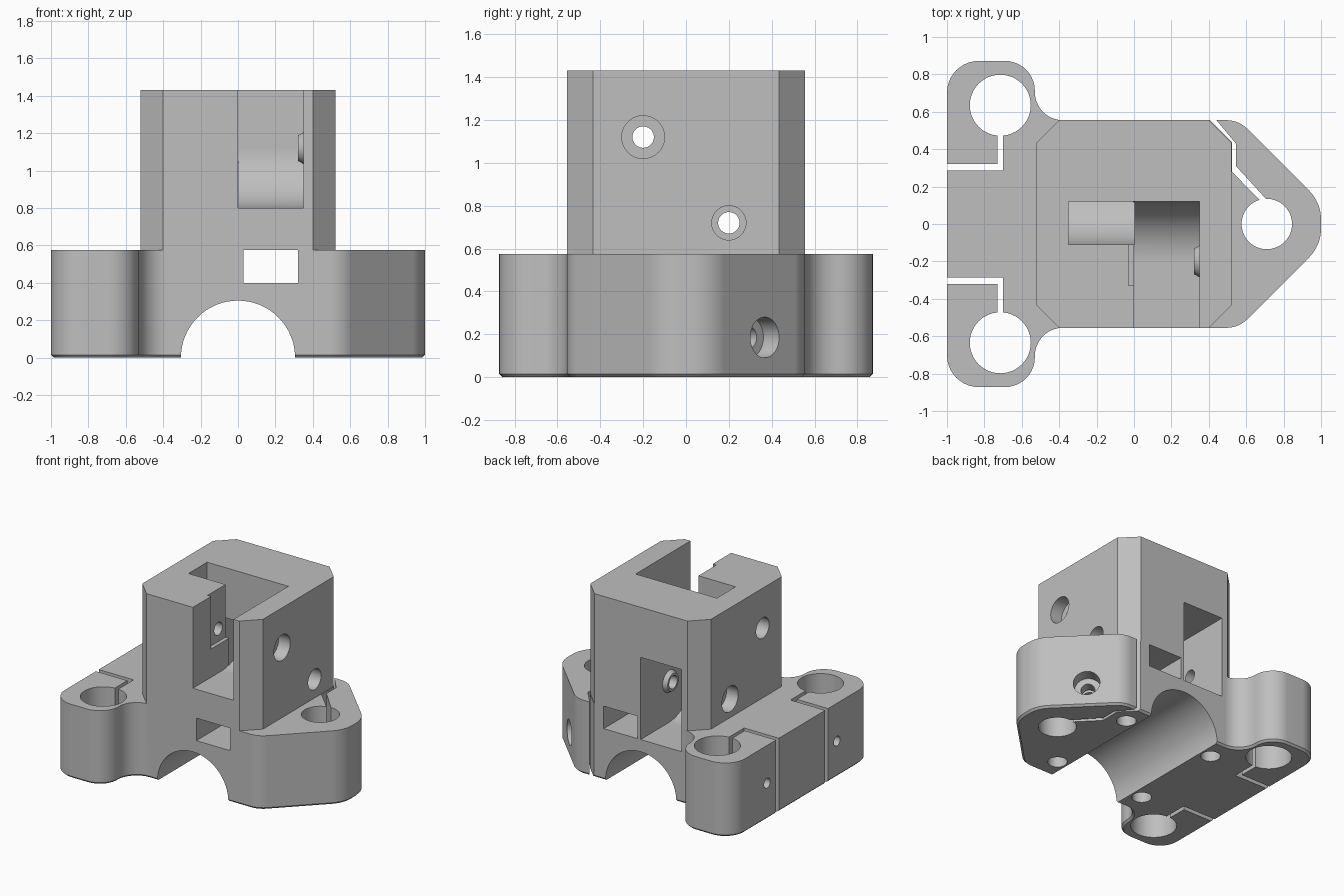
import bpy, bmesh, math
from mathutils import Vector, Matrix

cube = bpy.data.objects.get("Cube")
if cube:
    bpy.data.objects.remove(cube)

grey = bpy.data.materials.new("light grey plastic")
grey.use_nodes = True
grey.diffuse_color = (0.52, 0.52, 0.52, 1)
grey.node_tree.nodes["Principled BSDF"].inputs["Base Color"].default_value = (0.52, 0.52, 0.52, 1)


def to_object(name, bm):
    bmesh.ops.recalc_face_normals(bm, faces=bm.faces)
    mesh = bpy.data.meshes.new(name)
    bm.to_mesh(mesh)
    bm.free()
    mesh.materials.append(grey)
    obj = bpy.data.objects.new(name, mesh)
    bpy.context.collection.objects.link(obj)
    return obj


def prism(name, points, low, high, along_x=False, bevel=0):
    """Closed prism from a 2D outline, along z (points are x, y) or along x (points are y, z)."""
    bm = bmesh.new()
    place = (lambda a, b, h: (h, a, b)) if along_x else (lambda a, b, h: (a, b, h))
    bottom = [bm.verts.new(place(a, b, low)) for a, b in points]
    top = [bm.verts.new(place(a, b, high)) for a, b in points]
    base = bm.faces.new(bottom[::-1])
    bm.faces.new(top)
    for i in range(len(points)):
        bm.faces.new((bottom[i - 1], bottom[i], top[i], top[i - 1]))
    bmesh.ops.recalc_face_normals(bm, faces=bm.faces)
    if bevel:
        bmesh.ops.bevel(bm, geom=list(base.edges), offset=bevel, segments=1, affect='EDGES')
    return to_object(name, bm)


def cylinder(name, start, direction, depth, r, r_end=None, sides=40):
    """Round bar or cone from a start point along a direction."""
    d = Vector(direction).normalized()
    bm = bmesh.new()
    spin = d.to_track_quat('Z', 'Y').to_matrix().to_4x4()
    bmesh.ops.create_cone(bm, cap_ends=True, segments=sides, radius1=r,
                          radius2=r if r_end is None else r_end, depth=depth,
                          matrix=Matrix.Translation(Vector(start) + d * depth / 2) @ spin)
    return to_object(name, bm)


def combine(target, tool, operation='DIFFERENCE'):
    mod = target.modifiers.new("join", 'BOOLEAN')
    mod.operation, mod.solver, mod.object = operation, 'EXACT', tool
    bpy.context.view_layer.update()
    bpy.context.view_layer.objects.active = target
    bpy.ops.object.modifier_apply(modifier=mod.name)
    bpy.data.objects.remove(tool)


def arc(cx, cy, r, start, end, steps=16):
    angles = [math.radians(start + (end - start) * k / steps) for k in range(steps + 1)]
    return [(round(cx + r * math.cos(t), 5), round(cy + r * math.sin(t), 5)) for t in angles]


def rounded(corners):
    """Outline with an arc of the given radius at each corner."""
    out = []
    for i, (x, y, r) in enumerate(corners):
        p = Vector((x, y))
        a = (Vector(corners[i - 1][:2]) - p).normalized()
        b = (Vector(corners[(i + 1) % len(corners)][:2]) - p).normalized()
        half = math.acos(a.dot(b)) / 2
        c = p + (a + b).normalized() * (r / math.sin(half))
        s, e = (p + d * (r / math.tan(half)) - c for d in (a, b))
        start = math.degrees(math.atan2(s.y, s.x))
        turn = (math.degrees(math.atan2(e.y, e.x)) - start + 180) % 360 - 180
        out += arc(c.x, c.y, r, start, start + turn, 10)
    return out


# Base block: two side lugs and a pointed arm
half_outline = [(-1, -0.872, 0.17), (-0.53, -0.872, 0.16), (-0.53, -0.555, 0.15),
                (0.56, -0.555, 0.16), (1, -0.115, 0.22)]
outline = rounded(half_outline + [(x, -y, r) for x, y, r in reversed(half_outline)])
body = prism("carriage_body", outline, 0, 0.575, bevel=0.015)

# Rod holes with their clamp slots
for s in (1, -1):
    slot = [(-1.1, 0.285), (-0.7, 0.285), (-0.7, 0.55), (-0.73, 0.55), (-0.73, 0.32), (-1.1, 0.32)]
    combine(body, prism("lug_slot", [(x, y * s) for x, y in slot], -0.1, 0.7))
    combine(body, cylinder("lug_hole", (-0.715, 0.635 * s, -0.1), (0, 0, 1), 0.8, 0.163, sides=48))
arm_slot = [(0.38, 0.58), (0.523, 0.437), (0.523, 0.28), (0.68, 0.12),
            (0.71, 0.13), (0.545, 0.31), (0.545, 0.43), (0.42, 0.58)]
combine(body, prism("arm_slot", arm_slot, -0.1, 0.7))
combine(body, cylinder("arm_hole", (0.71, 0, -0.1), (0, 0, 1), 0.8, 0.135, sides=48))

# Tower with chamfered corners
tower = [(-0.52, -0.435), (-0.4, -0.555), (0.4, -0.555), (0.52, -0.435),
         (0.52, 0.435), (0.4, 0.555), (-0.4, 0.555), (-0.52, 0.435)]
combine(body, prism("tower", tower, 0.575, 1.43), 'UNION')

# Half-round channel underneath and the straight belt passage
combine(body, cylinder("channel", (0, -1, 0), (0, 1, 0), 2, 0.305, sides=64))
passage = [(-0.8, 0.4), (0.8, 0.4), (0.8, 0.575), (-0.8, 0.575)]
combine(body, prism("belt_passage", passage, 0.03, 0.32, along_x=True))

# Curved belt pockets: one opens to the front, one to the back
front_pocket = [(-0.8, 0.8)] + arc(-0.2, 1.12, 0.32, -90, 0) + [(0.12, 1.6), (-0.8, 1.6)]
combine(body, prism("front_pocket", front_pocket, 0, 0.35, along_x=True))
back_pocket = ([(-0.11, 1.6)] + arc(0.21, 0.72, 0.32, 180, 270)
               + [(0.8, 0.4), (0.8, 1.04), (0.12, 1.04), (0.12, 1.6)])
combine(body, prism("back_pocket", back_pocket, -0.35, 0.002, along_x=True))
recess = [(-0.33, 1.02), (-0.1, 1.02), (-0.1, 1.6), (-0.33, 1.6)]
combine(body, prism("wall_recess", recess, -0.03, 0.01, along_x=True))

# Bosses, cross bolts and their counterbores
for y, z, wall, right_r, left_r in ((-0.2, 1.12, 0.35, 0.1, 0.08), (0.2, 0.72, 0.0, 0.08, 0.1)):
    combine(body, cylinder("boss", (wall + 0.01, y, z), (-1, 0, 0), 0.04, 0.09, 0.068), 'UNION')
    combine(body, cylinder("bolt_hole", (-0.7, y, z), (1, 0, 0), 1.4, 0.05))
    for side, r in ((1, right_r), (-1, left_r)):
        combine(body, cylinder("counterbore", (0.6 * side, y, z), (-side, 0, 0), 0.18, r))

# Clamp screws in the arm and the lugs
inward = Vector((-1, -1, 0)).normalized()
seat = Vector((0.745, 0.365, 0.185))
combine(body, cylinder("arm_screw_head", seat - inward * 0.1, inward, 0.2, 0.095))
combine(body, cylinder("arm_screw", seat, inward, 0.42, 0.05))
for s in (1, -1):
    combine(body, cylinder("lug_screw", (-1.1, 0.43 * s, 0.28), (1, 0, 0), 0.65, 0.038, sides=24))

# Blind mounting holes in the underside
for sx in (1, -1):
    for sy in (1, -1):
        combine(body, cylinder("mount_hole", (0.39 * sx, 0.38 * sy, -0.1), (0, 0, 1), 0.4, 0.07, sides=32))

# Smooth curves, sharp edges
bpy.ops.object.select_all(action='DESELECT')
body.select_set(True)
bpy.context.view_layer.objects.active = body
bpy.ops.object.shade_smooth_by_angle(angle=math.radians(30))
weighted = body.modifiers.new("weighted_normals", 'WEIGHTED_NORMAL')
weighted.keep_sharp = True
